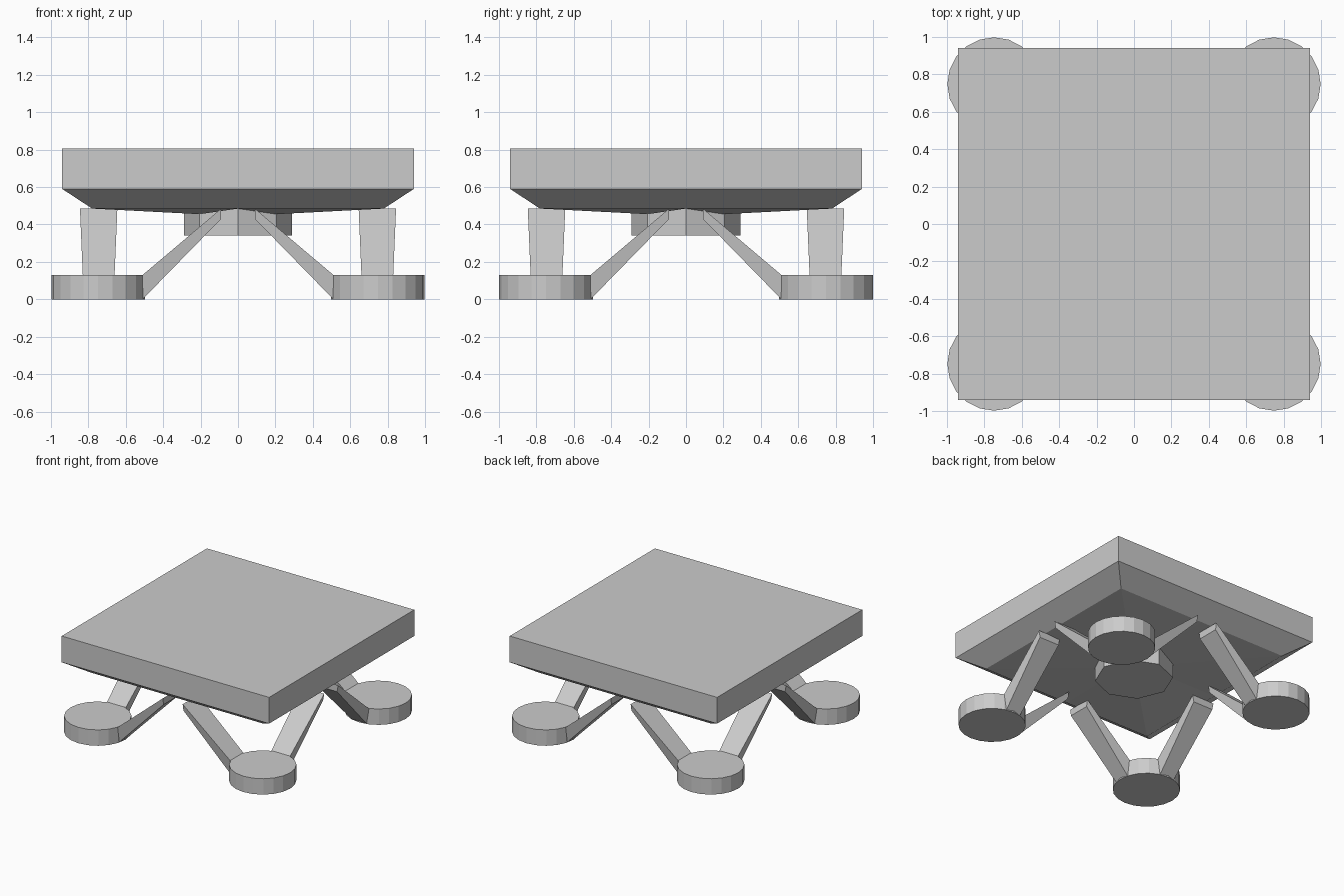
import bpy, bmesh
from math import sin, cos, pi
from mathutils import Matrix

cube = bpy.data.objects.get("Cube")
if cube:
    bpy.data.objects.remove(cube, do_unlink=True)

grey = bpy.data.materials.new("plain grey")
grey.use_nodes = True
colour = (0.6, 0.6, 0.6, 1)
grey.diffuse_color = colour
grey.node_tree.nodes["Principled BSDF"].inputs["Base Color"].default_value = colour


def loft(name, rings):
    """Skin a stack of equal-length rings and cap both ends."""
    bm = bmesh.new()
    loops = [[bm.verts.new(p) for p in ring] for ring in rings]
    n = len(loops[0])
    for a, b in zip(loops, loops[1:]):
        for i in range(n):
            j = (i + 1) % n
            bm.faces.new((a[i], a[j], b[j], b[i]))
    bm.faces.new(loops[0][::-1])
    bm.faces.new(loops[-1])
    bmesh.ops.recalc_face_normals(bm, faces=bm.faces)
    mesh = bpy.data.meshes.new(name)
    bm.to_mesh(mesh)
    bm.free()
    mesh.materials.append(grey)
    ob = bpy.data.objects.new(name, mesh)
    bpy.context.collection.objects.link(ob)
    return ob


def circle(r, z, n):
    return [(r * cos(2 * pi * i / n), r * sin(2 * pi * i / n), z) for i in range(n)]


def square(h, z):
    """Square ring of eight points: side middles and corners."""
    grid = [(1, 0), (1, 1), (0, 1), (-1, 1), (-1, 0), (-1, -1), (0, -1), (1, -1)]
    return [(h * x, h * y, z) for x, y in grid]


# Deck with sloped rim and a faceted underside meeting the hub
inner = [(x, y, 0.455 if i % 2 else 0.485) for i, (x, y, z) in enumerate(circle(0.29, 0, 8))]
loft("deck", [inner, square(0.78, 0.485), square(0.94, 0.59), square(0.94, 0.805)])

# Octagonal hub below the deck
loft("hub", [circle(0.29, 0.34, 8), circle(0.29, 0.5, 8)])


# Tapered strut section: wide on top, narrower underneath
def section(x, top, bottom, wide, narrow):
    return [(x, -0.745 - wide, top), (x, -0.745 + wide, top),
            (x, -0.745 + narrow, bottom), (x, -0.745 - narrow, bottom)]


sides = ["front", "left", "back", "right"]
for k, side in enumerate(sides):
    turn = Matrix.Rotation(k * pi / 2, 4, 'Z')
    # Round foot at each corner
    foot = loft(side + "_foot", [circle(0.25, 0, 20), circle(0.25, 0.13, 20)])
    foot.data.transform(turn @ Matrix.Translation((0.748, -0.748, 0)))
    # Pair of struts rising from the feet to the middle of the side
    for s, label in ((1, "a"), (-1, "b")):
        strut = loft(side + "_strut_" + label,
                     [section(s * 0.51, 0.13, 0, 0.085, 0.065),
                      section(s * 0.09, 0.485, 0.43, 0.1, 0.09)])
        strut.data.transform(turn)
